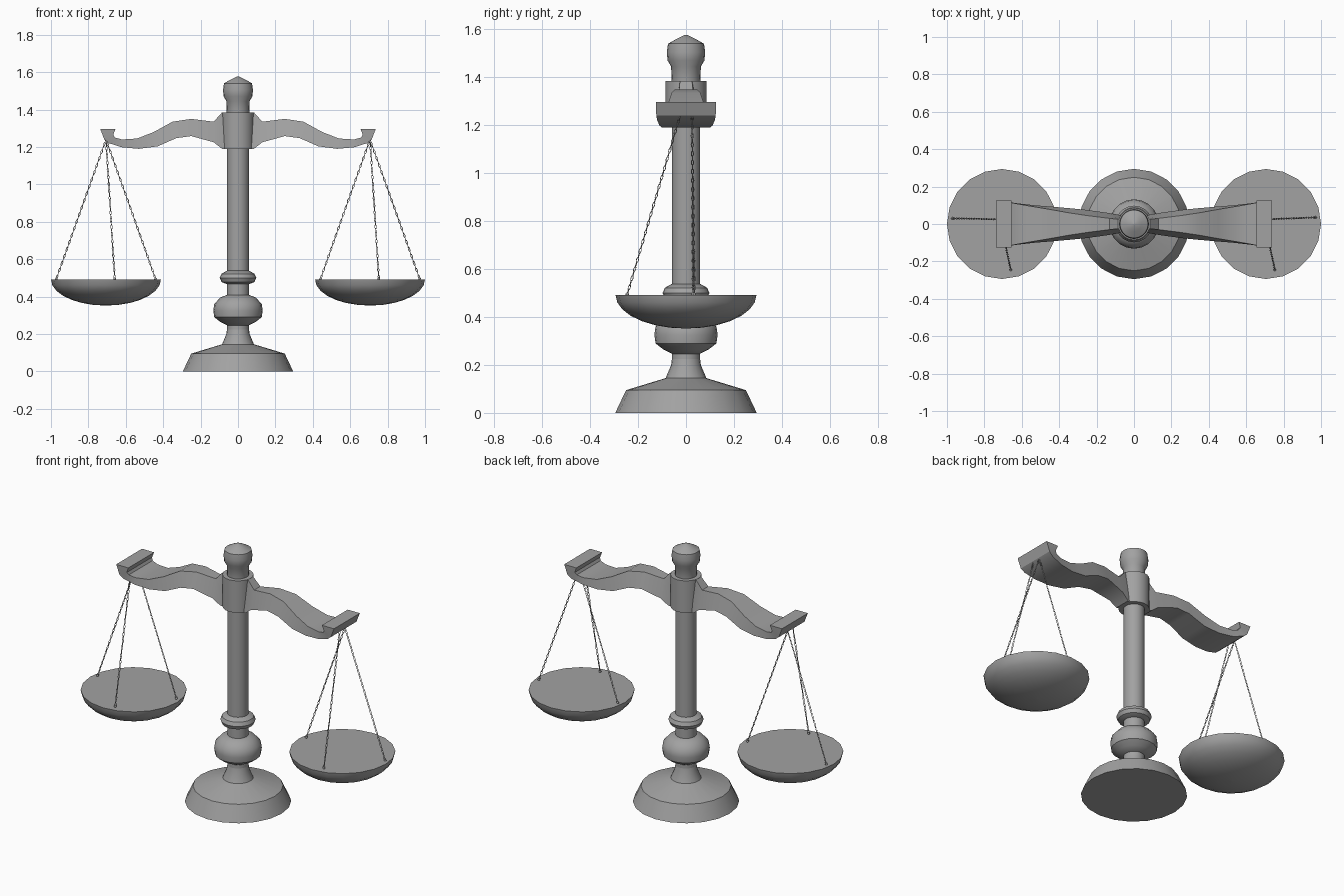
import bpy, bmesh, math
from mathutils import Vector, Matrix

cube = bpy.data.objects.get("Cube")
if cube:
    bpy.data.objects.remove(cube, do_unlink=True)

metal = bpy.data.materials.new("grey metal")
metal.use_nodes = True
GREY = (0.36, 0.36, 0.36, 1)
metal.diffuse_color = GREY
metal.node_tree.nodes["Principled BSDF"].inputs["Base Color"].default_value = GREY


def finish(bm, name, angle=35):
    """Turn a bmesh into a shaded, coloured object."""
    bmesh.ops.recalc_face_normals(bm, faces=bm.faces)
    mesh = bpy.data.meshes.new(name)
    bm.to_mesh(mesh)
    bm.free()
    mesh.materials.append(metal)
    ob = bpy.data.objects.new(name, mesh)
    bpy.context.collection.objects.link(ob)
    bpy.ops.object.select_all(action='DESELECT')
    ob.select_set(True)
    bpy.context.view_layer.objects.active = ob
    bpy.ops.object.shade_smooth_by_angle(angle=math.radians(angle))
    return ob


def lathe(name, profile, sides=20, x=0.0):
    """Revolve (radius, z) points; both ends are closed."""
    bm = bmesh.new()
    rings = []
    for r, z in profile:
        rings.append([bm.verts.new((x + r * math.cos(a), r * math.sin(a), z))
                      for a in (math.tau * i / sides for i in range(sides))])
    for lo, hi in zip(rings, rings[1:]):
        for i in range(sides):
            j = (i + 1) % sides
            bm.faces.new((lo[i], lo[j], hi[j], hi[i]))
    bm.faces.new(rings[0])
    bm.faces.new(rings[-1])
    return finish(bm, name)


# Stand: foot, bulb, ring, pole
lathe("base", [(0.295, 0), (0.25, 0.095), (0.085, 0.145), (0.062, 0.2), (0.056, 0.25)])
lathe("bulb", [(0.056, 0.245), (0.095, 0.265), (0.127, 0.29), (0.132, 0.325),
               (0.127, 0.36), (0.095, 0.395), (0.056, 0.41)])
lathe("collar_ring", [(0.056, 0.465), (0.088, 0.478), (0.098, 0.5), (0.088, 0.522), (0.056, 0.54)])
lathe("pole", [(0.059, 0.22), (0.059, 1.42)])
lathe("hub", [(0.086, 1.19), (0.086, 1.385)])
lathe("finial", [(0.06, 1.38), (0.062, 1.445), (0.077, 1.47), (0.08, 1.505),
                 (0.075, 1.54), (0.04, 1.56), (0.004, 1.577)])

# Beam arm sections: top x, top z, top half width, bottom x, bottom z, bottom half width
SECTIONS = [
    (0.05, 1.385, 0.02, 0.05, 1.19, 0.04),
    (0.085, 1.385, 0.025, 0.085, 1.19, 0.05),
    (0.13, 1.335, 0.03, 0.13, 1.225, 0.058),
    (0.25, 1.35, 0.045, 0.25, 1.258, 0.075),
    (0.35, 1.335, 0.06, 0.33, 1.247, 0.083),
    (0.45, 1.28, 0.078, 0.43, 1.203, 0.092),
    (0.54, 1.245, 0.093, 0.53, 1.19, 0.1),
    (0.62, 1.24, 0.107, 0.62, 1.198, 0.11),
    (0.658, 1.25, 0.115, 0.69, 1.22, 0.12),
    (0.667, 1.265, 0.122, 0.715, 1.24, 0.124),
    (0.655, 1.297, 0.125, 0.737, 1.297, 0.125),
]


def beam_arm(name, side):
    bm = bmesh.new()
    loops = []
    for xt, zt, wt, xb, zb, wb in SECTIONS:
        loops.append([bm.verts.new((side * x, y, z)) for x, y, z in
                      ((xt, -wt, zt), (xt, wt, zt), (xb, wb, zb), (xb, -wb, zb))])
    for a, b in zip(loops, loops[1:]):
        for i in range(4):
            j = (i + 1) % 4
            bm.faces.new((a[i], a[j], b[j], b[i]))
    bm.faces.new(loops[0])
    bm.faces.new(loops[-1])
    return finish(bm, name, 30)


def add_link(bm, matrix, length=0.012, width=0.0045, wire=0.0017, steps=8, sides=4):
    """One oval chain link, long along local z."""
    rings = []
    for i in range(steps):
        a = math.tau * i / steps
        out = Vector((math.cos(a), 0, math.sin(a)))
        centre = Vector((width * out.x, 0, length * out.z))
        rings.append([bm.verts.new(matrix @ (centre + out * wire * math.cos(b)
                                             + Vector((0, wire * math.sin(b), 0))))
                      for b in (math.tau * k / sides for k in range(sides))])
    for i in range(steps):
        a, b = rings[i], rings[(i + 1) % steps]
        for k in range(sides):
            m = (k + 1) % sides
            bm.faces.new((a[k], a[m], b[m], b[k]))


def chain(name, start, end):
    start, end = Vector(start), Vector(end)
    run = end - start
    count = round(run.length / 0.02)
    turn = run.to_track_quat('Z', 'Y').to_matrix().to_4x4()
    bm = bmesh.new()
    for i in range(count):
        place = Matrix.Translation(start + run * (i + 0.5) / count)
        add_link(bm, place @ turn @ Matrix.Rotation(math.pi / 2 * (i % 2), 4, 'Z'))
    # small anchor bead on the pan
    bmesh.ops.create_icosphere(bm, subdivisions=1, radius=0.008,
                               matrix=Matrix.Translation(end))
    return finish(bm, name, 60)


# Each side: arm, pan, three chains
PAN_PROFILE = [(0.293 * math.cos(t) + 0.001, 0.492 - 0.14 * math.sin(t))
               for t in (math.pi / 2 * i / 7 for i in range(7, -1, -1))]
for label, side in (("left", 1), ("right", -1)):
    beam_arm(label + "_arm", side)
    cx = 0.706 * side
    lathe(label + "_pan", PAN_PROFILE, 20, cx)
    chain(label + "_front_chain", (cx, -0.025, 1.24), (cx + 0.047, -0.245, 0.495))
    chain(label + "_chain_a", (cx, 0.025, 1.24), (cx + 0.265, 0.035, 0.495))
    chain(label + "_chain_b", (cx, 0.025, 1.24), (cx - 0.265, 0.03, 0.495))
